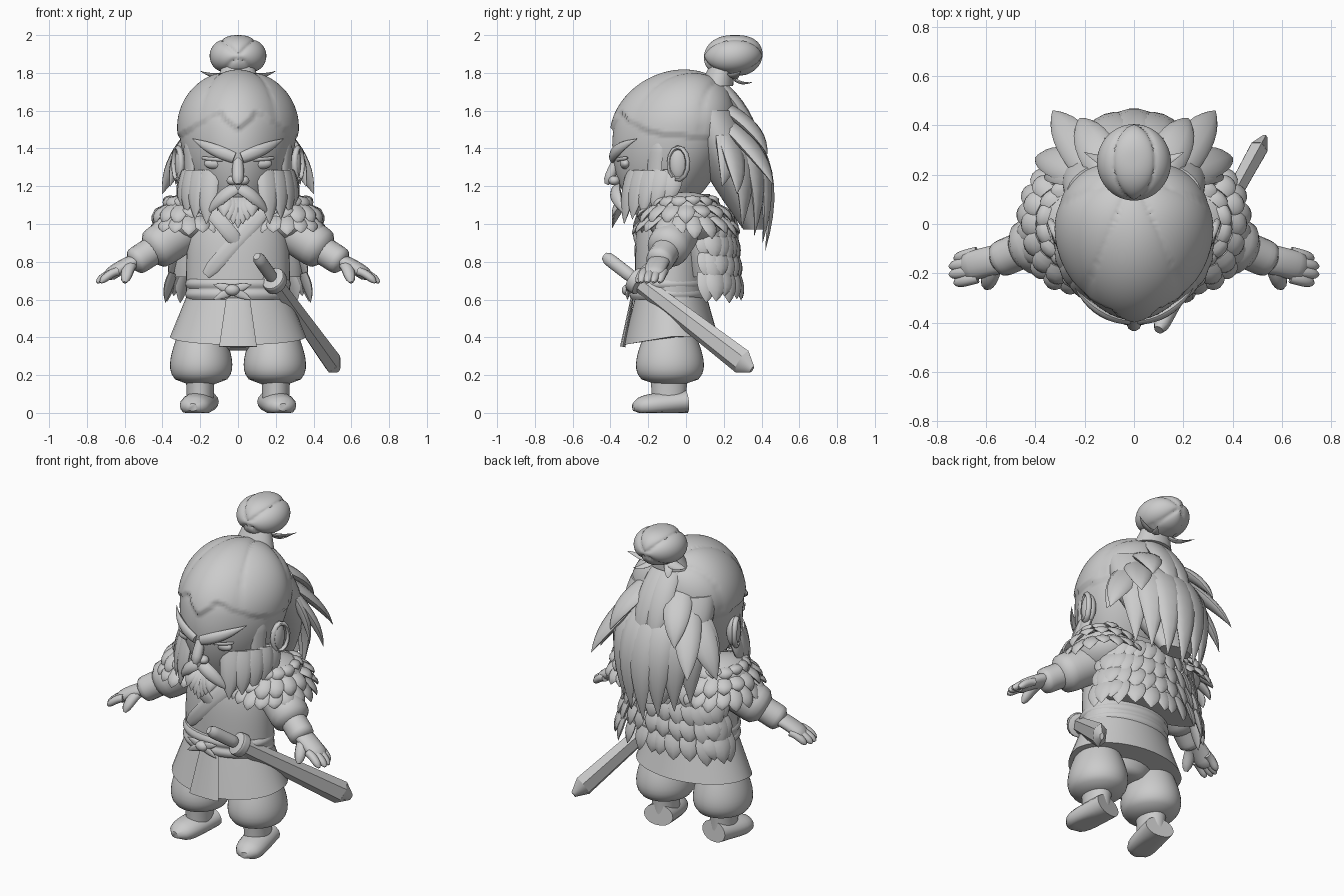
import bpy
import bmesh
import random
from math import sin, cos, pi, tau, sqrt, atan2, radians
from mathutils import Vector, Matrix

random.seed(4)
if "Cube" in bpy.data.objects:
    bpy.data.objects.remove(bpy.data.objects["Cube"])

GREY = (.6, .6, .6, 1)
clay = bpy.data.materials.new("clay grey")
clay.use_nodes = True
clay.diffuse_color = GREY
clay.node_tree.nodes["Principled BSDF"].inputs["Base Color"].default_value = GREY

# reference points that flat strands turn away from
SKULL = Vector((0, 0, 1.4))
CHEST = Vector((0, 0, .9))
BEHIND = Vector((0, 9, 1))
BELOW = Vector((.3, 0, -9))


def oval(angle, width, depth, y, z):
    return Vector((width * cos(angle), y + depth * sin(angle), z))


def leaf(t):
    return 1.4 * (1 - t) * (.6 + 1.2 * t)


def rod(t):
    return 1 - .4 * (2 * t - 1) ** 8


def blunt(t):
    return sqrt(1 - .9 * t ** 6)


def finish(name, bm, mirror):
    bmesh.ops.recalc_face_normals(bm, faces=bm.faces)
    mesh = bpy.data.meshes.new(name)
    bm.to_mesh(mesh)
    bm.free()
    mesh.materials.append(clay)
    mesh.shade_smooth()
    mesh.set_sharp_from_angle(angle=radians(45))
    part = bpy.data.objects.new(name, mesh)
    bpy.context.collection.objects.link(part)
    if mirror:
        part.modifiers.new("Mirror", 'MIRROR').use_mirror_merge = False
    return part


def skin(bm, rings):
    rows = [[bm.verts.new(point) for point in ring] for ring in rings]
    for low, high in zip(rows, rows[1:]):
        for i in range(len(low)):
            bm.faces.new((low[i - 1], low[i], high[i], high[i - 1]))
    bm.faces.new(rows[0])
    bm.faces.new(rows[-1])


# upright oval body whose outline follows a profile rule from bottom to top
def body(name, bottom, top, width, depth, profile, x=0, y=0, lean=0, egg=0,
         sides=40, steps=20, shape=None, mirror=False):
    bm, rings = bmesh.new(), []
    for step in range(steps + 1):
        t = sin(pi / 2 * step / steps)
        size = max(profile(t), .02)
        ring = []
        for side in range(sides):
            angle = tau * side / sides
            point = oval(angle, width * size * (1 + egg * sin(angle)), depth * size,
                         y + lean * t, bottom + (top - bottom) * t)
            point.x += x
            ring.append(shape(point) if shape else point)
        rings.append(ring)
    skin(bm, rings)
    return finish(name, bm, mirror)


# flattened tube along a path, its broad side facing away from the centre
def sweep(bm, path, widths, centre, flat, sides):
    rings, last = [], len(path) - 1
    for i, (point, width) in enumerate(zip(path, widths)):
        ahead = (path[min(i + 1, last)] - path[max(i - 1, 0)]).normalized()
        across = ahead.cross(point - centre).normalized() * max(width, .002)
        up = across.cross(ahead) * flat
        rings.append([point + across * cos(tau * k / sides) + up * sin(tau * k / sides)
                      for k in range(sides)])
    skin(bm, rings)


# group of bowed strands, each given as start, tip and half width
def strands(name, items, bulge=0, centre=SKULL, flat=.4, profile=leaf, sides=10, steps=9, mirror=True):
    bm = bmesh.new()
    for start, tip, width in items:
        start, tip = Vector(start), Vector(tip)
        middle = (start + tip) / 2
        control = middle + (middle - centre).normalized() * bulge * 2
        times = [step / steps for step in range(steps + 1)]
        path = [start.lerp(control, t).lerp(control.lerp(tip, t), t) for t in times]
        sweep(bm, path, [width * profile(t) for t in times], centre, flat, sides)
    return finish(name, bm, mirror)


def ball(name, place, size, mirror=True):
    bm = bmesh.new()
    matrix = Matrix.Translation(place) @ Matrix.Diagonal((*size, 1))
    bmesh.ops.create_uvsphere(bm, u_segments=24, v_segments=16, radius=1, matrix=matrix)
    return finish(name, bm, mirror)


# boots and trousers
boots = strands("boots", [((.19, 0, .06), (.24, -.28, .03), .09)],
                centre=BELOW, flat=.7, profile=blunt, sides=18)
for vertex in boots.data.vertices:
    vertex.co.z = max(vertex.co.z, 0)
body("boot_shafts", .02, .2, .07, .09, lambda t: 1 + t * t / 9, x=.2, y=-.09, mirror=True)
body("trousers", .15, .5, .165, .18, lambda t: .4 + .6 * sin(sqrt(t) * 2.9), x=.195, y=-.085, mirror=True)
body("trouser_seat", .33, .5, .2, .15, lambda t: .4 + .6 * sqrt(t), y=-.07)


# coat skirt with a hem that rises at the sides and back
def hem(point):
    point.z += min(point.y + .33, .25) * (.65 - point.z) * .6
    return point


body("coat_skirt", .36, .65, .36, .25, lambda t: 1 - .28 * t, y=-.08, shape=hem)
strands("front_panel", [((0, -.28, .63), (0, -.335, .35), .1)],
        centre=BEHIND, flat=.15, profile=lambda t: .6 + .4 * t, mirror=False)

# belt and torso with crossed lapels
body("belt", .6, .71, .28, .21, lambda t: .95 + .05 * abs(sin(tau * t)), y=-.09)
KNOT = Vector((-.03, -.31, .65))
ball("belt_knot", KNOT, (.04, .03, .03), mirror=False)
strands("knot_loops", [(KNOT, KNOT + Vector((side * .1, 0, rise)), .025)
                       for side in (-1, 1) for rise in (.03, -.05)],
        centre=BEHIND, mirror=False)
body("torso", .6, 1.13, .275, .19, lambda t: 1 - .5 * t ** 5, y=-.08)
strands("lapels", [((.15, -.2, 1.08), (-.17, -.24, .73), .04), ((-.15, -.2, 1.08), (.0, -.26, .9), .04)],
        centre=CHEST, bulge=.04, flat=.25, profile=rod, mirror=False)

# arms and hands
SHOULDER, WRIST, FINGERTIP = Vector((.2, 0, 1.02)), Vector((.56, -.15, .79)), Vector((.75, -.19, .69))
strands("sleeves", [(SHOULDER, SHOULDER.lerp(WRIST, .75), .115)],
        centre=BEHIND, flat=1, profile=rod, sides=20)
strands("bracers", [(SHOULDER.lerp(WRIST, .6), WRIST, .075)], centre=BEHIND, flat=1, profile=rod, sides=18)
strands("palms", [(SHOULDER.lerp(WRIST, .9), WRIST.lerp(FINGERTIP, .7), .06)],
        centre=BELOW, bulge=.01, flat=.6, profile=rod, sides=14)
knuckle = WRIST.lerp(FINGERTIP, .4)
spread = Vector((0, .033, 0))
strands("fingers", [(knuckle + spread * k, FINGERTIP + spread * k - Vector((k * k / 99, 0, 0)), .025)
                    for k in (-1.5, -.5, .5, 1.5)], centre=BELOW, bulge=.01, flat=.9, profile=blunt)
strands("thumbs", [(WRIST, (.6, -.26, .69), .035)], centre=BELOW, bulge=.02, flat=.8, profile=blunt)

# sword at the left hip
POMMEL, POINT = Vector((.1, -.43, .83)), Vector((.53, .35, .23))
along = POINT - POMMEL
blade_side = POMMEL - Vector((along.y, -along.x, 0)) * 9
for name, start, end, width, sides in (("sword_grip", 0, .2, .036, 12), ("sword_guard", .19, .25, .07, 16),
                                       ("scabbard", .22, .93, .06, 6)):
    strands(name, [(POMMEL + along * start, POMMEL + along * end, width)],
            centre=blade_side, flat=.6 if sides == 6 else .9, sides=sides, mirror=False,
            profile=rod if sides > 6 else lambda t: .8 + .35 * t)
strands("scabbard_tip", [(POMMEL + along * .93, POINT, .07)], centre=blade_side, flat=.6,
        profile=lambda t: 1 - .7 * t, sides=6, mirror=False)

# fur over the shoulders
DOME, SIZE = Vector((.25, 0, 1.03)), Vector((.165, .21, .14))
ball("shoulder_fur_base", DOME, SIZE)
tufts = []
for row in range(3):
    count = 13 - 2 * row
    for k in range(count):
        lift, angle = row * .45, ((k + row % 2 / 2) / count - .5) * 4.4
        out = Vector((cos(lift) * cos(angle), cos(lift) * sin(angle), sin(lift))) * SIZE
        drop = Vector((0, 0, random.uniform(.07, .12)))
        tufts.append((DOME + out * .95, DOME + out * 1.35 - drop, .05))
strands("shoulder_tufts", tufts, centre=DOME, bulge=.02, flat=.35, sides=8, steps=5)

# fur cape down the back
body("cape", .72, 1.16, .34, .13, lambda t: 1 - .5 * t * t, y=.14, lean=-.08)
tufts = []
for row in range(4):
    for k in range(7):
        angle = k * .26 - .1 + random.uniform(-.07, .07)
        root = oval(angle, .27 + row * .025, .12 + row * .01, .12, 1.04 - row * .1)
        drop = Vector((0, 0, random.uniform(.12, .16)))
        tufts.append((root, root + oval(angle, .04, .03, 0, 0) - drop, .06))
strands("cape_tufts", tufts, centre=CHEST, bulge=.01, flat=.3, sides=8, steps=5)


# head with raised, grooved hair above the hairline
def skull_outline(t):
    if t > .63:
        return sqrt(1 - ((t - .63) / .37) ** 2)
    return 1 - .7 * (1 - t / .63) ** 2


def raise_hair(point):
    x = abs(point.x)
    hairline = 1.5 + min(x, .1) * .9 - max(x - .1, 0) * .6 - max(point.y, 0) / 4
    if point.z > hairline:
        groove = abs(cos(4 * atan2(point.x, .2 - point.y))) ** .4
        point = SKULL.lerp(point, 1.01 + .035 * groove)
    return point


body("head", 1.02, 1.8, .305, .32, skull_outline, y=-.15, lean=.14, egg=.17,
     sides=96, steps=70, shape=raise_hair)

# face
strands("nose", [((0, -.34, 1.4), (0, -.42, 1.21), .04)], centre=BEHIND, flat=.9,
        profile=lambda t: (.5 + .5 * t) * blunt(t), mirror=False)
ball("nostrils", (.03, -.38, 1.23), (.03, .03, .025))
strands("eyebrows", [((.02, -.39, 1.35), (.24, -.26, 1.45), .035)], bulge=.03, flat=.6)
ball("eyes", (.12, -.32, 1.32), (.06, .03, .03))
strands("eyelids", [((.05, -.365, 1.34), (.19, -.31, 1.35), .01)], bulge=.015, flat=.6, profile=rod)

# ears with a rolled rim
EAR = Vector((.3, -.04, 1.32))
ball("ears", EAR, (.035, .05, .09))
bm = bmesh.new()
rim = [EAR + Vector((.02 - .02 * cos(k / 2), -.05 * cos(k / 2), .085 * sin(k / 2))) for k in range(-2, 11)]
sweep(bm, rim, [.015] * len(rim), EAR, .8, 8)
finish("ear_rims", bm, True)

# moustache and beard
strands("moustache", [((.01, -.37, 1.19), (.17, -.31, 1.04), .04), ((.03, -.36, 1.17), (.11, -.34, 1.07), .03)],
        centre=CHEST, bulge=.03, flat=.6)
strands("chin_beard", [((k * .02, -.32, 1.13), (k * .025, -.39, .98 + k * .02), .05) for k in range(4)],
        centre=CHEST, bulge=.01, flat=.5)
strands("cheek_beard", [(oval(-k / 4, .28, .25, -.07, 1.28), oval(-k / 4, .31, .27, -.1, 1.1 - k * .025), .065)
                        for k in range(5)], bulge=.01, flat=.4)
strands("sideburns", [((.265, -.16, 1.43), (.25, -.17, 1.2), .045)], flat=.3, profile=rod)

# topknot with lobes parted by grooves, held by a tie
HEART = Vector((0, .255, 1.89))


def part_lobes(point):
    across = point - HEART
    groove = abs(cos(2 * atan2(across.x, across.z))) ** .3
    return HEART + across * (.85 + .15 * groove)


body("topknot", 1.78, 2, .15, .155, lambda t: (1 - (2 * t - 1) ** 2) ** .4, y=.24, lean=.02,
     sides=72, steps=36, shape=part_lobes)
body("topknot_tie", 1.73, 1.84, .12, .09, lambda t: 1 - .3 * t, y=.16, lean=.03)
strands("tie_ends", [((.05, .24, 1.79), (.2, .29, 1.81), .03), ((.05, .25, 1.78), (.12, .35, 1.75), .025)],
        bulge=-.02)

# loose hair down the back
body("hair_mass", .97, 1.6, .29, .16, lambda t: .35 + .65 * sin(2 * t), y=.36, lean=-.24)
strands("upper_locks", [((x * .45, .2, 1.75 - x * .6), (x, y, z), .085) for x, y, z in
                        ((.22, .43, 1.37), (.33, .46, 1.21), (.05, .4, 1.3), (.4, .27, 1.16), (.36, .19, 1.2))],
        bulge=.04)
strands("lower_locks", [(oval(pi / 2 - k / 3, .2, .2, .1, 1.5), oval(pi / 2 - k / 3, .28, .27, .15, .86 + k * .04), .1)
                        for k in range(4)], centre=CHEST, bulge=.09)
